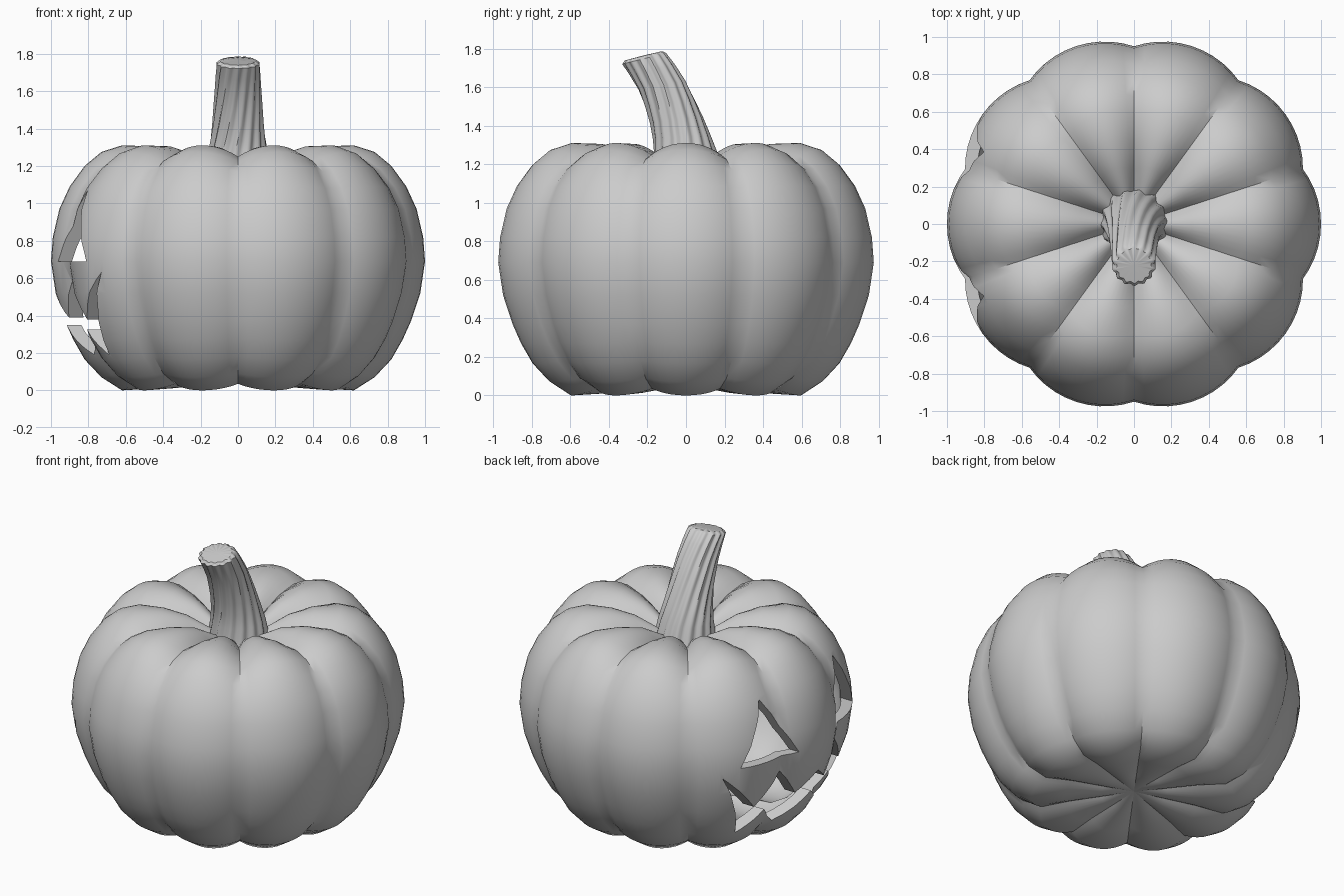
import bpy, bmesh
from math import sin, cos, pi, radians
from mathutils import Vector, Matrix

if "Cube" in bpy.data.objects:
    bpy.data.objects.remove(bpy.data.objects["Cube"])

LOBES, STEPS = 10, 10

# (radius, height) down the middle of a lobe and down a groove, bottom to top
CREST = [(.2, .035), (.42, .012), (.62, 0), (.73, .07), (.82, .165), (.88, .27), (.925, .37), (.975, .52),
         (1, .69), (.99, .82), (.955, .97), (.90, 1.09), (.82, 1.20), (.73, 1.275),
         (.62, 1.31), (.46, 1.305), (.31, 1.265), (.18, 1.19)]
GROOVE = [(.2, .055), (.40, .05), (.57, .035), (.68, .09), (.765, .18), (.83, .28), (.87, .37), (.92, .52),
          (.95, .69), (.94, .82), (.905, .97), (.85, 1.08), (.77, 1.17), (.68, 1.225),
          (.58, 1.25), (.43, 1.235), (.29, 1.19), (.17, 1.13)]


def make_object(name, bm):
    bmesh.ops.recalc_face_normals(bm, faces=bm.faces)
    me = bpy.data.meshes.new(name)
    bm.to_mesh(me)
    bm.free()
    ob = bpy.data.objects.new(name, me)
    bpy.context.collection.objects.link(ob)
    return ob


def skin(bm, rings, bottom, top):
    """Join closed rings of points and close both ends with a fan."""
    vs = [[bm.verts.new(p) for p in r] for r in rings]
    n = len(vs[0])
    for a, b in zip(vs, vs[1:]):
        for i in range(n):
            j = (i + 1) % n
            bm.faces.new((a[i], a[j], b[j], b[i]))
    for ring, tip in ((vs[0], bottom), (vs[-1], top)):
        c = bm.verts.new(tip)
        for i in range(n):
            bm.faces.new((ring[i], ring[(i + 1) % n], c))


def gourd(name):
    bm = bmesh.new()
    n = LOBES * STEPS
    rings = []
    for (rc, zc), (rg, zg) in zip(CREST, GROOVE):
        ring = []
        for i in range(n):
            k = i % STEPS
            t = (min(k, STEPS - k) / (STEPS / 2)) ** 2
            r, z, a = rc + (rg - rc) * t, zc + (zg - zc) * t, 2 * pi * i / n
            ring.append((r * cos(a), r * sin(a), z))
        rings.append(ring)
    skin(bm, rings, (0, 0, .06), (0, 0, 1.1))
    return make_object(name, bm)


def prism(name, outline):
    """Cutter: a (y, z) outline pushed through the -x wall."""
    bm = bmesh.new()
    f = bm.faces.new([bm.verts.new((-1.3, y, z)) for y, z in outline])
    ext = bmesh.ops.extrude_face_region(bm, geom=[f])["geom"]
    bmesh.ops.translate(bm, vec=(.95, 0, 0),
                        verts=[v for v in ext if isinstance(v, bmesh.types.BMVert)])
    return make_object(name, bm)


def cut(target, cutter):
    m = target.modifiers.new("cut", 'BOOLEAN')
    m.operation, m.solver, m.object = 'DIFFERENCE', 'EXACT', cutter
    bpy.context.view_layer.objects.active = target
    bpy.ops.object.modifier_apply(modifier=m.name)
    bpy.data.objects.remove(cutter)


def smooth(ob, angle):
    bpy.ops.object.select_all(action='DESELECT')
    ob.select_set(True)
    bpy.context.view_layer.objects.active = ob
    bpy.ops.object.shade_smooth_by_angle(angle=radians(angle))


# Hollow pumpkin shell
shell = gourd("pumpkin_shell")
cavity = gourd("cavity_cutter")
cavity.data.transform(Matrix.Translation((0, 0, .065)) @ Matrix.Diagonal((.93, .93, .9, 1)))
cut(shell, cavity)

# Carved eyes and zigzag mouth on the -x side
for s in (1, -1):
    cut(shell, prism("eye_cutter", [(s * .19, .69), (s * .585, .69), (s * .385, 1.07)]))
upper = [(.66, .63), (.44, .38), (.285, .58), (.15, .39)]
lower = [(.20, .19), (.335, .325), (.47, .19)]
mouth = (upper + [(0, .50)] + [(-y, z) for y, z in reversed(upper)]
         + [(-y, z) for y, z in reversed(lower)] + [(0, .35)] + lower)
cut(shell, prism("mouth_cutter", mouth))
smooth(shell, 38)

# Ribbed, twisted, forward-leaning stem: (y, z, radius, tilt, twist)
PATH = [(.01, 1.10, .185, 0, 0), (0, 1.25, .158, 2, 6), (-.022, 1.34, .143, 4, 12),
        (-.05, 1.43, .132, 7, 18), (-.085, 1.52, .125, 9, 24), (-.125, 1.61, .119, 11, 30),
        (-.175, 1.69, .115, 13, 35), (-.217, 1.748, .112, 14, 40), (-.221, 1.762, .095, 14, 40)]
RIBS = 14
bm = bmesh.new()
rings = []
for y, z, r, tilt, twist in PATH:
    rot = Matrix.Rotation(radians(tilt), 3, 'X')
    ring = []
    for i in range(RIBS * 6):
        a = 2 * pi * i / (RIBS * 6)
        rr = r * (1 + .05 * cos(RIBS * a))
        b = a + radians(twist)
        ring.append(Vector((0, y, z)) + rot @ Vector((rr * cos(b), rr * sin(b), 0)))
    rings.append(ring)
skin(bm, rings, (0, .01, 1.10), (0, -.221, 1.764))
smooth(make_object("stem", bm), 40)
